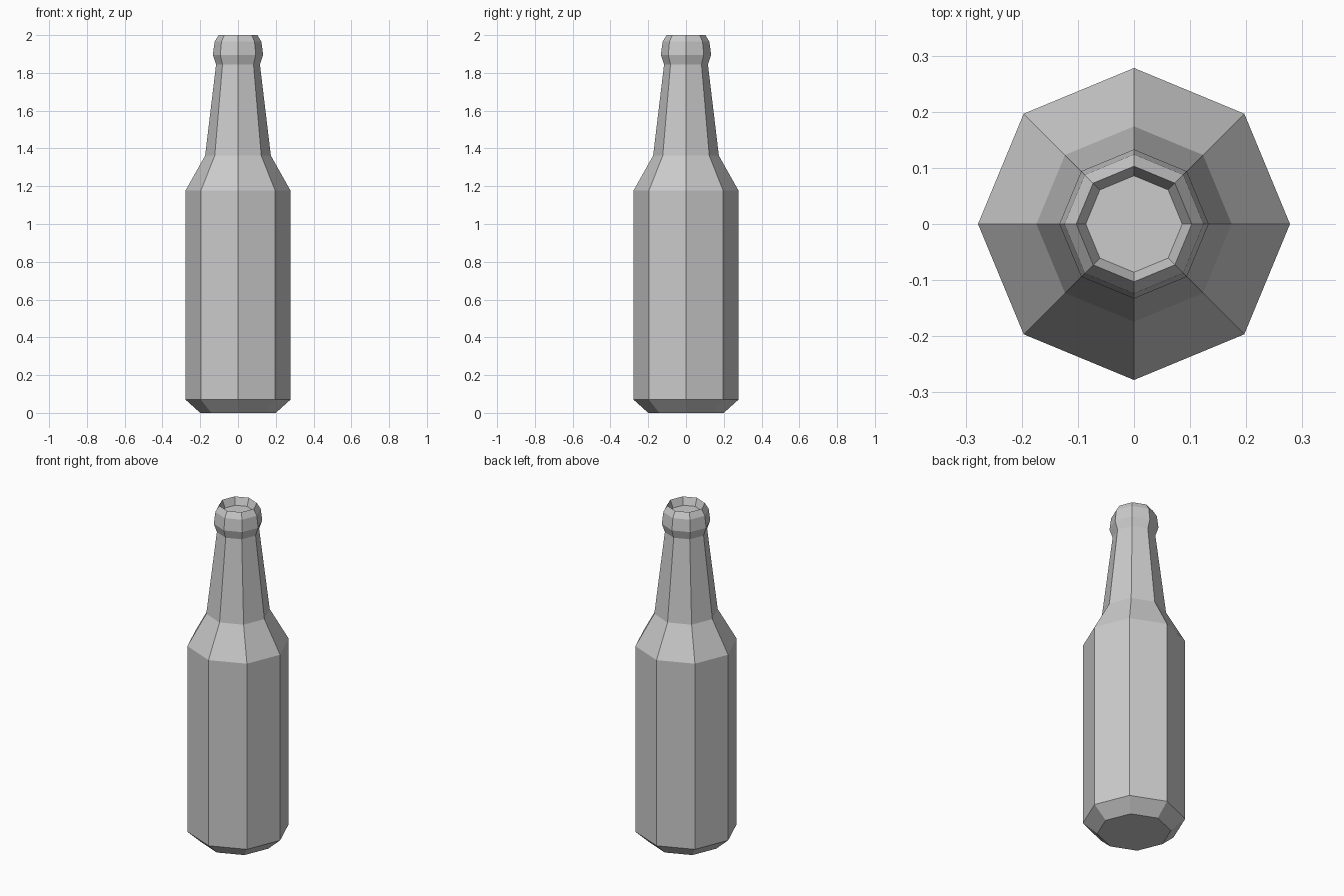
import bpy, bmesh
from math import cos, sin, tau

if "Cube" in bpy.data.objects:
    bpy.data.objects.remove(bpy.data.objects["Cube"])

SIDES = 8

# Bottle outline from base to the recessed mouth: (radius, height)
PROFILE = [
    (0.20, 0.0), (0.278, 0.07),        # chamfered base
    (0.278, 1.177), (0.174, 1.362),    # body and shoulder
    (0.116, 1.845),                    # neck
    (0.133, 1.895), (0.124, 1.965),    # lip
    (0.103, 2.0), (0.086, 1.955),      # rim and mouth
]


def lathe(name, profile, sides):
    bm = bmesh.new()
    rings = [[bm.verts.new((r * cos(tau * i / sides), r * sin(tau * i / sides), z))
              for i in range(sides)] for r, z in profile]
    for a, b in zip(rings, rings[1:]):
        for i in range(sides):
            j = (i + 1) % sides
            bm.faces.new((a[i], a[j], b[j], b[i]))
    # Base and mouth floor
    bm.faces.new(rings[0][::-1])
    bm.faces.new(rings[-1])
    mesh = bpy.data.meshes.new(name)
    bm.to_mesh(mesh)
    bm.free()
    obj = bpy.data.objects.new(name, mesh)
    bpy.context.collection.objects.link(obj)
    return obj


lathe("bottle", PROFILE, SIDES)
